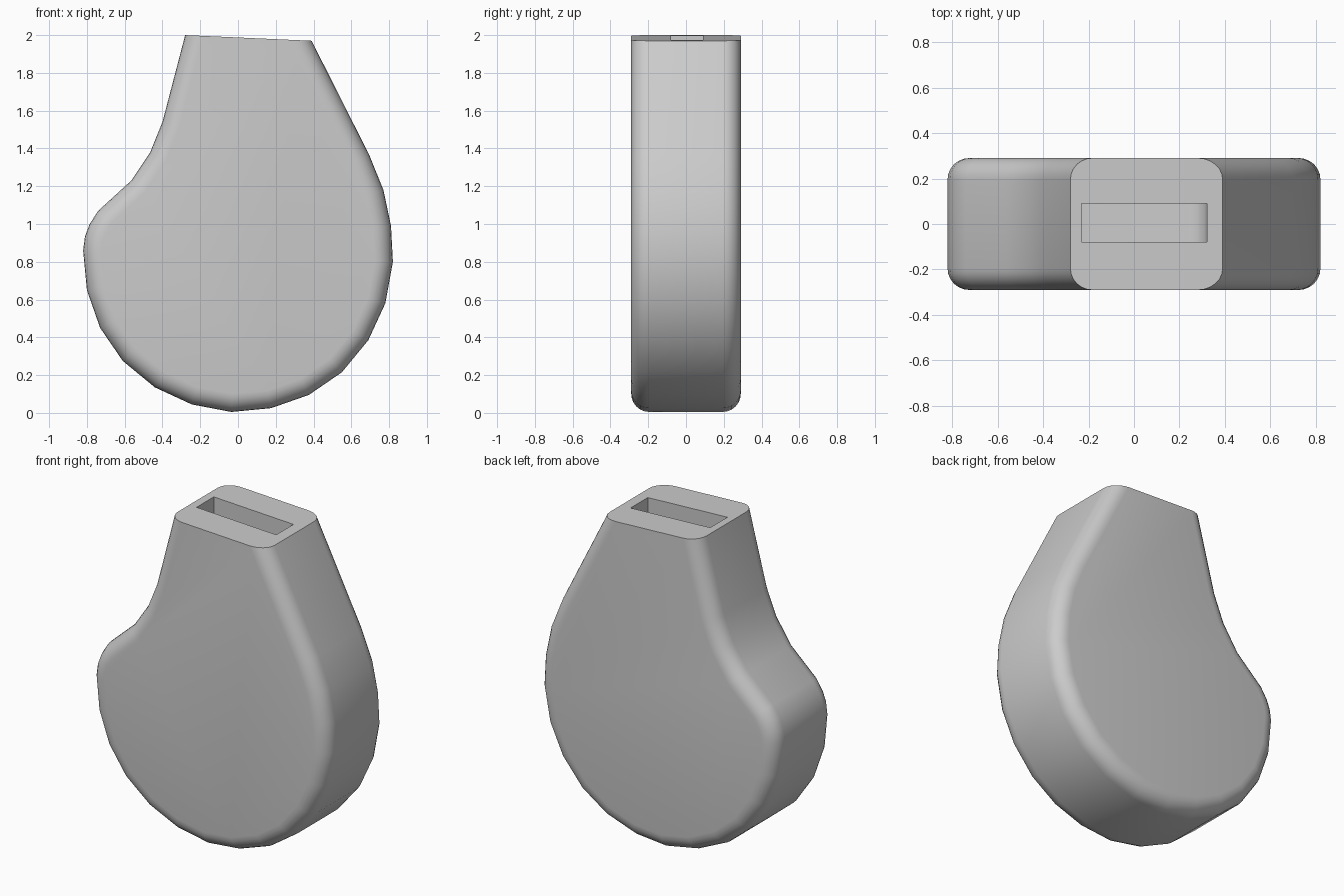
import bpy
import bmesh
from mathutils import Vector

cube = bpy.data.objects.get("Cube")
if cube:
    bpy.data.objects.remove(cube, do_unlink=True)

HALF_DEPTH = 0.29
ROUND = 0.095

grey = bpy.data.materials.new("plain grey")
grey.use_nodes = True
colour = (0.6, 0.6, 0.6, 1)
grey.diffuse_color = colour
grey.node_tree.nodes["Principled BSDF"].inputs["Base Color"].default_value = colour


def extruded(name, outline, y0, y1):
    """Prism of an x-z outline between two depths."""
    bm = bmesh.new()
    front = bm.faces.new([bm.verts.new((x, y0, z)) for x, z in outline])
    grown = bmesh.ops.extrude_face_region(bm, geom=[front])["geom"]
    verts = [v for v in grown if isinstance(v, bmesh.types.BMVert)]
    bmesh.ops.translate(bm, verts=verts, vec=(0, y1 - y0, 0))
    bmesh.ops.recalc_face_normals(bm, faces=bm.faces)
    mesh = bpy.data.meshes.new(name)
    obj = bpy.data.objects.new(name, mesh)
    bpy.context.collection.objects.link(obj)
    mesh.materials.append(grey)
    return obj, bm


# Body: bulb outline with a neck that runs past the sloping top cut
outline = [(-0.228, 2.2), (-0.285, 1.98), (-0.40, 1.54), (-0.465, 1.38),
           (-0.565, 1.23), (-0.74, 1.07), (-0.785, 1.00), (-0.81, 0.935),
           (-0.82, 0.86), (-0.80, 0.65), (-0.73, 0.45), (-0.61, 0.275),
           (-0.44, 0.135), (-0.245, 0.045), (-0.035, 0.005), (0.175, 0.025),
           (0.375, 0.095), (0.55, 0.215), (0.69, 0.385), (0.78, 0.58),
           (0.82, 0.80), (0.81, 0.99), (0.77, 1.18), (0.695, 1.365),
           (0.39, 1.97), (0.273, 2.2)]
body, bm = extruded("body", outline, -HALF_DEPTH, HALF_DEPTH)

# Round the front and back rims
rims = [e for e in bm.edges if abs(e.verts[0].co.y - e.verts[1].co.y) < 0.01]
bmesh.ops.bevel(bm, geom=rims, offset=ROUND, offset_type='OFFSET',
                segments=6, profile=0.5, affect='EDGES', clamp_overlap=False)

# Flat sloping top
cut = bmesh.ops.bisect_plane(bm, geom=bm.verts[:] + bm.edges[:] + bm.faces[:],
                             plane_co=(-0.28, 0, 2.0), plane_no=(0.03, 0, 0.67),
                             clear_outer=True)["geom_cut"]
bmesh.ops.edgeloop_fill(bm, edges=[e for e in cut if isinstance(e, bmesh.types.BMEdge)])
bmesh.ops.recalc_face_normals(bm, faces=bm.faces)
bm.to_mesh(body.data)
bm.free()

# Slot cutter: square on one end, rounded floor on the other
slot = [(-0.23, 2.1), (-0.23, 1.5), (0.24, 1.5), (0.28, 1.51),
        (0.31, 1.54), (0.32, 1.58), (0.32, 2.1)]
cutter, bm = extruded("slot_cutter", slot, -0.08, 0.09)
bm.to_mesh(cutter.data)
bm.free()
cutter.hide_render = True
cutter.hide_viewport = True

boolean = body.modifiers.new("slot", 'BOOLEAN')
boolean.operation = 'DIFFERENCE'
boolean.solver = 'EXACT'
boolean.object = cutter

# Apply the cut and drop the cutter
bpy.context.view_layer.update()
graph = bpy.context.evaluated_depsgraph_get()
final = bpy.data.meshes.new_from_object(body.evaluated_get(graph))
body.modifiers.clear()
body.data = final
bpy.data.objects.remove(cutter, do_unlink=True)

bpy.ops.object.select_all(action='DESELECT')
body.select_set(True)
bpy.context.view_layer.objects.active = body
bpy.ops.object.shade_smooth_by_angle(angle=0.6)
